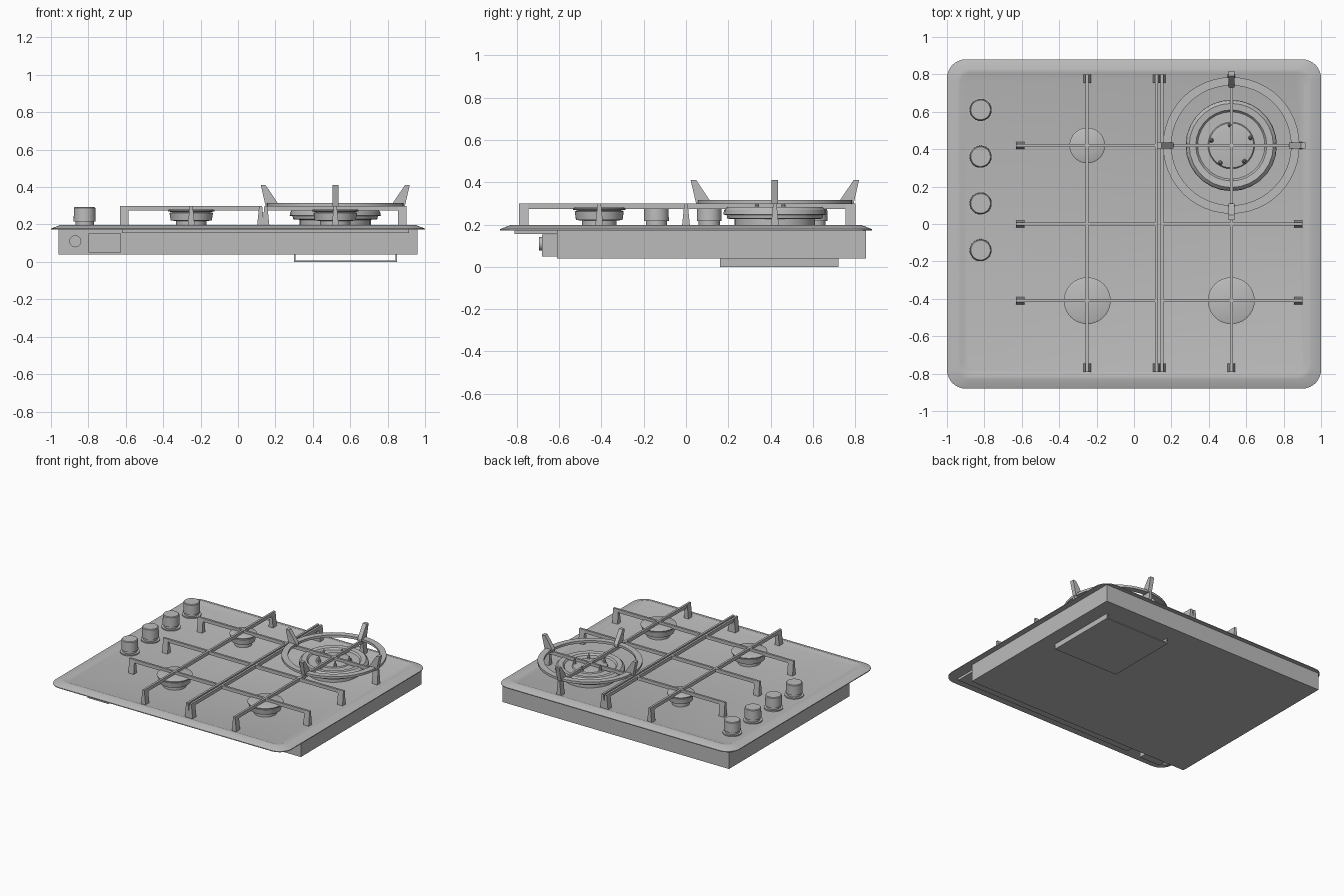
import bpy, bmesh, math
from mathutils import Matrix, Vector

cube = bpy.data.objects.get("Cube")
if cube:
    bpy.data.objects.remove(cube, do_unlink=True)

steel = bpy.data.materials.new("grey_steel")
steel.use_nodes = True
GREY = (0.5, 0.5, 0.5, 1)
steel.diffuse_color = GREY
steel.node_tree.nodes["Principled BSDF"].inputs["Base Color"].default_value = GREY


def finish(name, bm, smooth=False):
    bmesh.ops.recalc_face_normals(bm, faces=bm.faces)
    mesh = bpy.data.meshes.new(name)
    bm.to_mesh(mesh)
    bm.free()
    mesh.materials.append(steel)
    obj = bpy.data.objects.new(name, mesh)
    bpy.context.collection.objects.link(obj)
    if smooth:
        bpy.ops.object.select_all(action='DESELECT')
        obj.select_set(True)
        bpy.context.view_layer.objects.active = obj
        bpy.ops.object.shade_smooth_by_angle(angle=math.radians(30))
    return obj


def add_box(bm, x0, x1, y0, y1, z0, z1):
    size = Matrix.Diagonal((x1 - x0, y1 - y0, z1 - z0, 1))
    centre = Matrix.Translation(((x0 + x1) / 2, (y0 + y1) / 2, (z0 + z1) / 2))
    return bmesh.ops.create_cube(bm, size=1, matrix=centre @ size)["verts"]


def box(name, *bounds):
    bm = bmesh.new()
    add_box(bm, *bounds)
    return finish(name, bm)


def skin(bm, loops, closed=False):
    """Join equal loops of points with quads, capping the ends unless closed."""
    rings = [[bm.verts.new(p) for p in loop] for loop in loops]
    n = len(rings[0])
    pairs = list(zip(rings, rings[1:]))
    if closed:
        pairs.append((rings[-1], rings[0]))
    for a, b in pairs:
        for i in range(n):
            j = (i + 1) % n
            bm.faces.new((a[i], a[j], b[j], b[i]))
    if not closed:
        bm.faces.new(rings[0])
        bm.faces.new(rings[-1])


def lathe(name, x, y, profile, sides=40, closed=False):
    bm = bmesh.new()
    angles = [math.tau * i / sides for i in range(sides)]
    skin(bm, [[(x + r * math.cos(a), y + r * math.sin(a), z) for a in angles]
              for r, z in profile], closed)
    return finish(name, bm, True)


def rounded_rect(hx, hy, r, z, steps=8):
    points = []
    for q, (sx, sy) in enumerate(((1, 1), (-1, 1), (-1, -1), (1, -1))):
        for i in range(steps + 1):
            a = math.pi / 2 * (q + i / steps)
            points.append((sx * (hx - r) + r * math.cos(a),
                           sy * (hy - r) + r * math.sin(a), z))
    return points


# Pressed top sheet: sloping edge, low rim and slightly sunken field
bm = bmesh.new()
skin(bm, [rounded_rect(1 - d, 0.88 - d, r, z) for d, r, z in (
    (0.04, 0.08, 0.172), (0, 0.1, 0.172), (0, 0.1, 0.178), (0.05, 0.07, 0.197),
    (0.07, 0.06, 0.197), (0.09, 0.05, 0.19))])
finish("top_sheet", bm, True)

# Casing below the sheet
box("casing", -0.96, 0.96, -0.61, 0.85, 0.04, 0.175)
box("front_tray", -0.62, 0.915, -0.81, -0.6, 0.155, 0.176)
box("terminal_box", -0.80, -0.625, -0.68, -0.6, 0.05, 0.152)

# Gas inlet facing the front
bm = bmesh.new()
bmesh.ops.create_cone(bm, cap_ends=True, segments=24, radius1=0.032, radius2=0.032,
                      depth=0.095, matrix=Matrix.Translation((-0.87, -0.647, 0.11))
                      @ Matrix.Rotation(math.pi / 2, 4, 'X'))
finish("gas_inlet", bm, True)

# Channel guard under the large burner, open at front and back
bm = bmesh.new()
add_box(bm, 0.3, 0.85, 0.16, 0.72, 0, 0.008)
add_box(bm, 0.3, 0.308, 0.16, 0.72, 0.008, 0.042)
add_box(bm, 0.842, 0.85, 0.16, 0.72, 0.008, 0.042)
finish("underside_guard", bm)

# Knobs
for i in range(4):
    y = 0.61 - 0.25 * i
    lathe(f"knob_{i + 1}", -0.82, y, (
        (0.067, 0.188), (0.067, 0.198), (0.05, 0.198), (0.05, 0.216),
        (0.059, 0.216), (0.057, 0.288), (0.052, 0.293)))

# Small burners: pedestal, flared head, thin cap
for name, x, y, r in (("rear_right_burner", -0.25, 0.42, 0.095),
                      ("front_right_burner", -0.25, -0.41, 0.125),
                      ("front_left_burner", 0.52, -0.41, 0.125)):
    lathe(name, x, y, (
        (r * 0.65, 0.188), (r * 0.65, 0.218), (r * 0.88, 0.222), (r * 0.93, 0.262),
        (r * 0.8, 0.266), (r, 0.27), (r, 0.276), (r * 0.9, 0.281)))

# Large burner with dished crown and centre disc
WX, WY = 0.52, 0.42
lathe("large_burner", WX, WY, (
    (0.19, 0.188), (0.19, 0.225), (0.225, 0.228), (0.228, 0.245), (0.244, 0.247),
    (0.24, 0.268), (0.225, 0.283), (0.19, 0.28), (0.18, 0.268), (0.125, 0.268),
    (0.12, 0.276), (0.09, 0.28)), sides=28)
bm = bmesh.new()
for i in range(5):
    a = math.tau * (i + 0.3) / 5
    bmesh.ops.create_cone(bm, cap_ends=True, segments=10, radius1=0.014, radius2=0.004,
                          depth=0.045, matrix=Matrix.Translation(
                              (WX + 0.11 * math.cos(a), WY + 0.11 * math.sin(a), 0.292)))
finish("burner_pins", bm, True)


# Pan support bars; legs at the ends flare towards the sheet
TOP, UNDER, FLOOR = 0.3, 0.274, 0.189
HALF = 0.008


def bar(bm, along_x, pos, start, end, legs=(True, True)):
    def part(u0, u1, z0, z1):
        if along_x:
            return add_box(bm, u0, u1, pos - HALF, pos + HALF, z0, z1)
        return add_box(bm, pos - HALF, pos + HALF, u0, u1, z0, z1)

    part(start, end, UNDER, TOP)
    for has_leg, u0, u1 in ((legs[0], start, start + 0.045), (legs[1], end - 0.045, end)):
        if has_leg:
            across = 1 if along_x else 0
            for v in part(u0, u1, FLOOR, TOP):
                if v.co.z < UNDER:
                    v.co[across] = pos + (v.co[across] - pos) * 2.4


ROWS = (0.42, 0, -0.41)
bm = bmesh.new()
bar(bm, False, -0.25, -0.79, 0.8)
bar(bm, False, 0.121, -0.79, 0.8)
for y in ROWS:
    bar(bm, True, y, -0.63, 0.121, (True, False))
finish("right_pan_support", bm)

bm = bmesh.new()
bar(bm, False, 0.149, -0.79, 0.8)
bar(bm, False, 0.52, -0.79, 0.8)
for y in ROWS:
    bar(bm, True, y, 0.149, 0.9, (False, True))
finish("left_pan_support", bm)

# Round-bottom pan ring with four slanted prongs
lathe("pan_ring", WX, WY, ((0.365, 0.298), (0.365, 0.316), (0.32, 0.316), (0.32, 0.298)),
      sides=48, closed=True)
bm = bmesh.new()
outline = ((0.398, 0.41), (0.372, 0.41), (0.31, 0.318), (0.31, 0.297), (0.372, 0.297))
for q in range(4):
    turn = Matrix.Translation((WX, WY, 0)) @ Matrix.Rotation(q * math.pi / 2, 4, 'Z')
    skin(bm, [[turn @ Vector((r, side, z)) for r, z in outline]
              for side in (-0.016, 0.016)])
finish("pan_prongs", bm)
